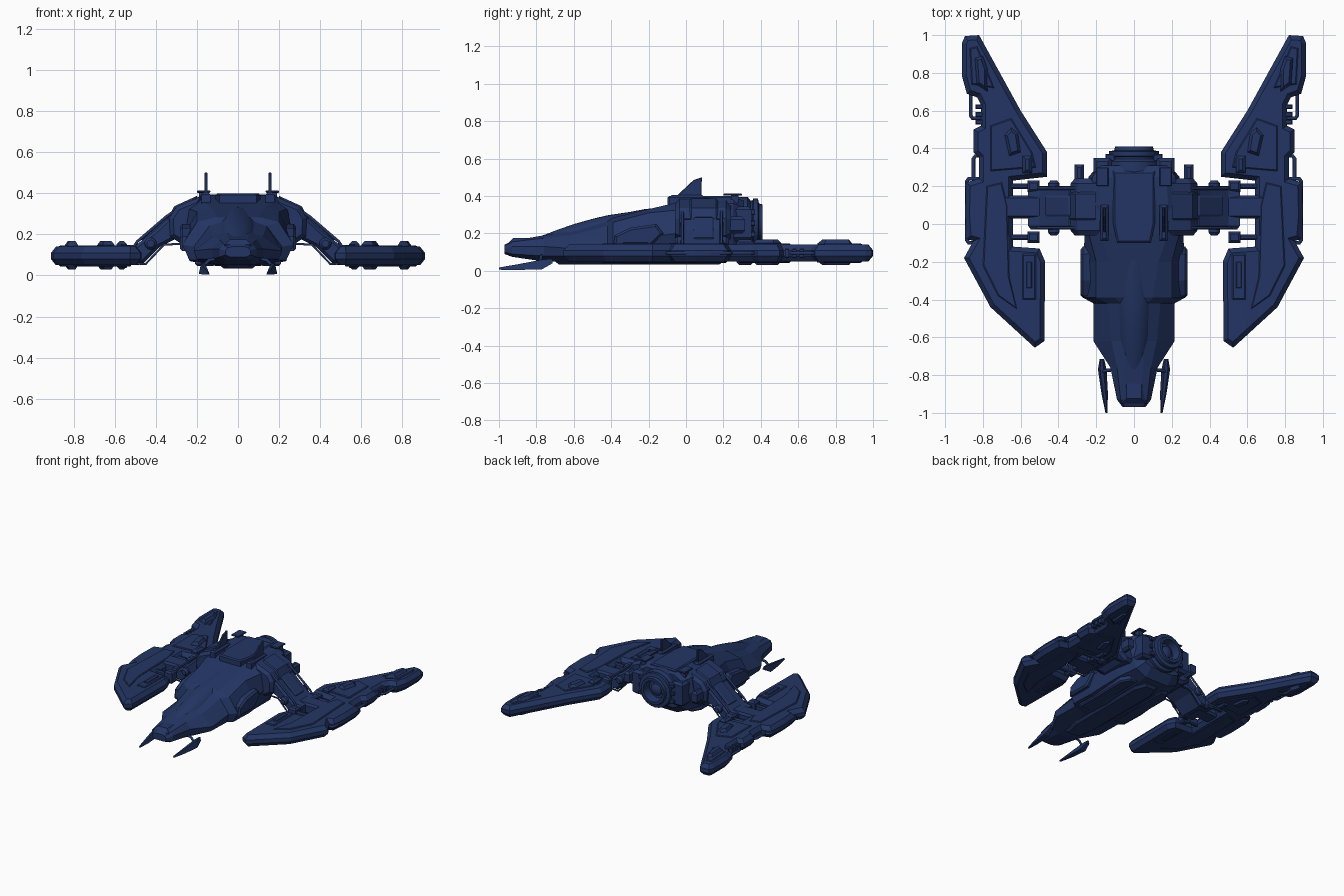
import bpy, bmesh, math
from mathutils import Vector

navy = bpy.data.materials.new("navy_blue_hull")
navy.diffuse_color = (0.017, 0.036, 0.128, 1)


def loft(name, rings, mirror=False, smooth=False):
    """Skin closed rings of equal length, cap both ends."""
    bm = bmesh.new()
    vs = [[bm.verts.new(p) for p in r] for r in rings]
    n = len(rings[0])
    for a, b in zip(vs, vs[1:]):
        for i in range(n):
            j = (i + 1) % n
            bm.faces.new((a[i], a[j], b[j], b[i]))
    bm.faces.new(vs[0])
    bm.faces.new(vs[-1])
    bmesh.ops.recalc_face_normals(bm, faces=bm.faces)
    me = bpy.data.meshes.new(name)
    bm.to_mesh(me)
    bm.free()
    me.materials.append(navy)
    ob = bpy.data.objects.new(name, me)
    bpy.context.collection.objects.link(ob)
    if mirror:
        ob.modifiers.new("mirror", 'MIRROR').use_mirror_merge = False
    if smooth:
        bpy.context.view_layer.objects.active = ob
        ob.select_set(True)
        bpy.ops.object.shade_smooth_by_angle(angle=math.radians(35))
        ob.select_set(False)
    return ob


def shrink(poly, d):
    """Move every edge of an outline inwards by d."""
    area = sum(a[0] * b[1] - b[0] * a[1] for a, b in zip(poly, poly[1:] + poly[:1]))
    s = 1 if area > 0 else -1
    out = []
    for i, p in enumerate(poly):
        p = Vector(p)
        e1 = (p - Vector(poly[i - 1])).normalized()
        e2 = (Vector(poly[(i + 1) % len(poly)]) - p).normalized()
        n1, n2 = Vector((-e1.y, e1.x)) * s, Vector((-e2.y, e2.x)) * s
        out.append(tuple(p + (n1 + n2) * d / max(1 + n1.dot(n2), 0.45)))
    return out


def prism(name, poly, axis, lo, hi, inset=0.0, cham=0.0, mirror=True):
    """Extrude an outline along an axis, with optional chamfered rims."""
    place = {'x': lambda a, b, c: (c, a, b), 'y': lambda a, b, c: (a, c, b),
             'z': lambda a, b, c: (a, b, c)}[axis]
    layers = [(lo, 0), (hi, 0)]
    if inset:
        layers = [(lo, inset), (lo + cham, 0), (hi - cham, 0), (hi, inset)]
    return loft(name, [[place(a, b, c) for a, b in shrink(poly, d)] for c, d in layers], mirror)


def box(name, x, y, z, bevel=0.008, mirror=True):
    poly = [(x[0], y[0]), (x[1], y[0]), (x[1], y[1]), (x[0], y[1])]
    return prism(name, poly, 'z', z[0], z[1], bevel, bevel, mirror)


def lathe(name, profile, cx, cz, n=24, mirror=False):
    """Round part about a line along y; profile holds (y, radius)."""
    return loft(name, [[(cx + r * math.cos(2 * math.pi * i / n), y, cz + r * math.sin(2 * math.pi * i / n))
                        for i in range(n)] for y, r in profile], mirror, True)


def rod(name, pts, r=0.007):
    cu = bpy.data.curves.new(name, 'CURVE')
    cu.dimensions = '3D'
    cu.bevel_depth = r
    cu.bevel_resolution = 1
    cu.use_fill_caps = True
    sp = cu.splines.new('POLY')
    sp.points.add(len(pts) - 1)
    for q, p in zip(sp.points, pts):
        q.co = (*p, 1)
    cu.materials.append(navy)
    ob = bpy.data.objects.new(name, cu)
    bpy.context.collection.objects.link(ob)
    ob.modifiers.new("mirror", 'MIRROR')


# Fuselage: y, bottom edge, lower side, upper side, shoulder, roof edge
hull = [
    (-0.97, (.04, .09), (.06, .10), (.06, .12), (.05, .135), (.03, .14)),
    (-0.93, (.06, .075), (.09, .09), (.09, .13), (.07, .155), (.04, .16)),
    (-0.76, (.07, .05), (.12, .08), (.125, .13), (.09, .175), (.05, .19)),
    (-0.62, (.08, .05), (.20, .08), (.215, .12), (.12, .19), (.05, .215)),
    (-0.42, (.10, .05), (.20, .075), (.215, .14), (.14, .24), (.07, .265)),
    (-0.39, (.10, .05), (.235, .075), (.27, .15), (.20, .26), (.10, .285)),
    (-0.20, (.10, .045), (.235, .07), (.27, .18), (.20, .31), (.13, .33)),
    (-0.05, (.10, .05), (.23, .08), (.26, .20), (.24, .325), (.18, .365)),
    (0.10, (.10, .05), (.22, .09), (.26, .22), (.24, .355), (.18, .39)),
    (0.25, (.10, .06), (.19, .10), (.24, .25), (.22, .36), (.17, .395)),
    (0.31, (.10, .12), (.15, .14), (.19, .24), (.18, .34), (.12, .375)),
]
loft("fuselage", [[(x, r[0], z) for x, z in r[1:]] + [(-x, r[0], z) for x, z in reversed(r[1:])]
                  for r in hull])

# Canopy: smooth half-oval rings
loft("canopy", [[(w * math.cos(math.pi * i / 16), y, z0 + (z1 - z0) * math.sin(math.pi * i / 16))
                 for i in range(17)]
                for y, w, z0, z1 in [(-.77, .05, .15, .188), (-.68, .075, .15, .222), (-.6, .09, .16, .25),
                                     (-.5, .10, .17, .278), (-.42, .108, .18, .297), (-.3, .105, .2, .315),
                                     (-.22, .09, .24, .33), (-.17, .06, .28, .335)]], smooth=True)
box("nose_cap", (-.065, .065), (-.95, -.77), (.12, .175), .025, False)
prism("keel", [(-.06, -.7), (.06, -.7), (.09, -.55), (.09, .1), (.05, .2), (-.05, .2), (-.09, .1), (-.09, -.55)],
      'z', .035, .08, .02, .015, False)
prism("belly_plate", [(.11, -.36), (.21, -.36), (.21, .1), (.17, .17), (.11, .17)], 'z', .047, .1, .01, .01)
prism("cheek_plate", [(-.39, .12), (-.2, .12), (-.12, .2), (-.16, .25), (-.3, .23), (-.38, .19)],
      'x', .2, .283, .012, .012)
prism("spine_plate", [(-.09, -.1), (.09, -.1), (.11, .0), (.11, .28), (-.11, .28), (-.11, .0)],
      'z', .33, .399, .01, .008, False)
box("roof_rail", (.135, .2), (.2, .3), (.402, .414), .004)
box("rail_foot", (.15, .19), (.24, .28), (.36, .405), .004)
prism("fin", [(-.08, .35), (-.04, .41), (.04, .485), (.085, .5), (.08, .36)], 'x', .148, .164, .003, .004)
box("fin_base", (.135, .178), (-.09, .1), (.34, .405), .012)

# Engine at the rear
lathe("engine", [(.2, .14), (.33, .14), (.345, .12), (.355, .12), (.36, .132), (.385, .132), (.39, .105),
                 (.41, .1), (.41, .08), (.35, .07)], 0, .255)
lathe("engine_core", [(.34, .05), (.37, .045), (.385, .02)], 0, .255, 12)
box("engine_block", (.12, .215), (.24, .35), (.16, .345), .018)
box("side_exhaust", (.265, .315), (.18, .315), (.2, .29), .015)
for i in range(3):
    box("engine_clamp", (.1, .15), (.33, .37), (.18 + i * .06, .21 + i * .06), .005)

# Shoulders and wing arms, drawn from the front
prism("shoulder", [(.18, .385), (.3, .335), (.335, .28), (.33, .19), (.27, .15), (.18, .15)],
      'y', -.06, .24, .02, .025)
prism("shoulder_cap", [(.2, .387), (.31, .337), (.345, .27), (.335, .25), (.2, .3)], 'y', .02, .17, .008, .01)
prism("arm", [(.29, .28), (.345, .275), (.41, .215), (.5, .145), (.56, .135), (.56, .065), (.46, .06),
              (.38, .14), (.30, .18)], 'y', -.03, .2, .015, .02)
prism("arm_cover", [(.31, .29), (.35, .285), (.47, .178), (.46, .15), (.32, .24)], 'y', .04, .15, .006, .01)
for y in (-.02, .19):
    rod("arm_strut", [(.30, y, .32), (.35, y, .285), (.49, y, .165), (.52, y, .12)], .008)
    rod("lower_strut", [(.26, y, .155), (.36, y, .15), (.45, y, .055), (.52, y, .06)], .006)
lathe("arm_joint", [(-.06, .018), (-.045, .03), (.215, .03), (.23, .018)], .425, .155, 12, True)

# Wings, drawn from above
wing = [(.47, -.2), (.475, -.62), (.525, -.655), (.76, -.44), (.9, -.18), (.85, -.09), (.885, -.08), (.895, .05),
        (.89, .22), (.82, .24), (.82, .35), (.85, .38), (.85, .5), (.81, .52), (.81, .63), (.83, .67), (.885, .69),
        (.91, .78), (.91, .96), (.895, .995), (.82, 1.0), (.6, .6), (.46, .38), (.46, .25), (.64, .23), (.64, -.12),
        (.5, -.13)]
prism("wing", wing, 'z', .05, .14, .024, .03)
prism("wing_bridge", [(.48, .03), (.7, .03), (.7, .15), (.48, .15)], 'z', .06, .145, .012, .015)
for y in (-.1, .17):
    box("wing_clamp", (.5, .565), (y, y + .06), (.055, .148), .012)
    box("clamp_tab", (.55, .66), (y + .015, y + .045), (.07, .125), .008)
for top in (True, False):
    z = (.13, .147) if top else (.043, .06)
    side = "upper_" if top else "lower_"
    prism(side + "wing_panel", [(.66, -.28), (.62, -.45), (.72, -.38), (.8, -.22), (.78, .2), (.7, .22), (.67, .1)],
          'z', *z, .006, .005)
    prism(side + "inner_panel", [(.52, -.4), (.59, -.4), (.59, -.16), (.52, -.16)], 'z', *z, .006, .005)
    prism(side + "rear_panel", [(.52, .3), (.76, .28), (.76, .52), (.65, .56), (.54, .38)], 'z', *z, .006, .005)
    prism(side + "tip_panel", [(.74, .72), (.86, .74), (.87, .93), (.83, .94)], 'z', *z, .006, .005)
    z = (.12, .168) if top else (.03, .07)
    prism(side + "tip_pod", [(.775, .7), (.835, .74), (.845, .88), (.8, .89), (.775, .82)], 'z', *z, .016, .025)
    prism(side + "mid_pod", [(.6, .38), (.66, .36), (.685, .47), (.65, .51), (.615, .48)], 'z', *z, .014, .02)
    box(side + "root_pod", (.54, .59), (.27, .36), z, .015)
    box(side + "vent", (.54, .57), (-.34, -.2), (.14, .153) if top else (.037, .05), .004)

# Pipes along the outer wing edge
for x, y0, y1 in ((.885, -.1, .24), (.85, .23, .36), (.865, .56, .7)):
    rod("edge_pipe", [(x - .07, y0, .095), (x - .01, y0, .095), (x, y0 + .015, .095), (x, y1 - .015, .095),
                      (x - .01, y1, .095), (x - .07, y1, .095)], .01)
for y in (.54, .58, .62):
    box("edge_rib", (.79, .84), (y - .012, y + .012), (.07, .12), .005)

# Chin guns: tapered blades on short struts
loft("chin_gun", [[(x - w, y, z - h), (x + w, y, z - h), (x + w * .5, y, z + h), (x - w * .3, y, z + h)]
                  for y, x, z, w, h in [(-1.0, .146, .012, .005, .006), (-.9, .155, .02, .017, .015),
                                        (-.77, .168, .034, .023, .026), (-.715, .17, .052, .012, .012)]], True)
rod("gun_strut", [(.165, -.78, .05), (.14, -.775, .075), (.09, -.77, .085)], .009)
